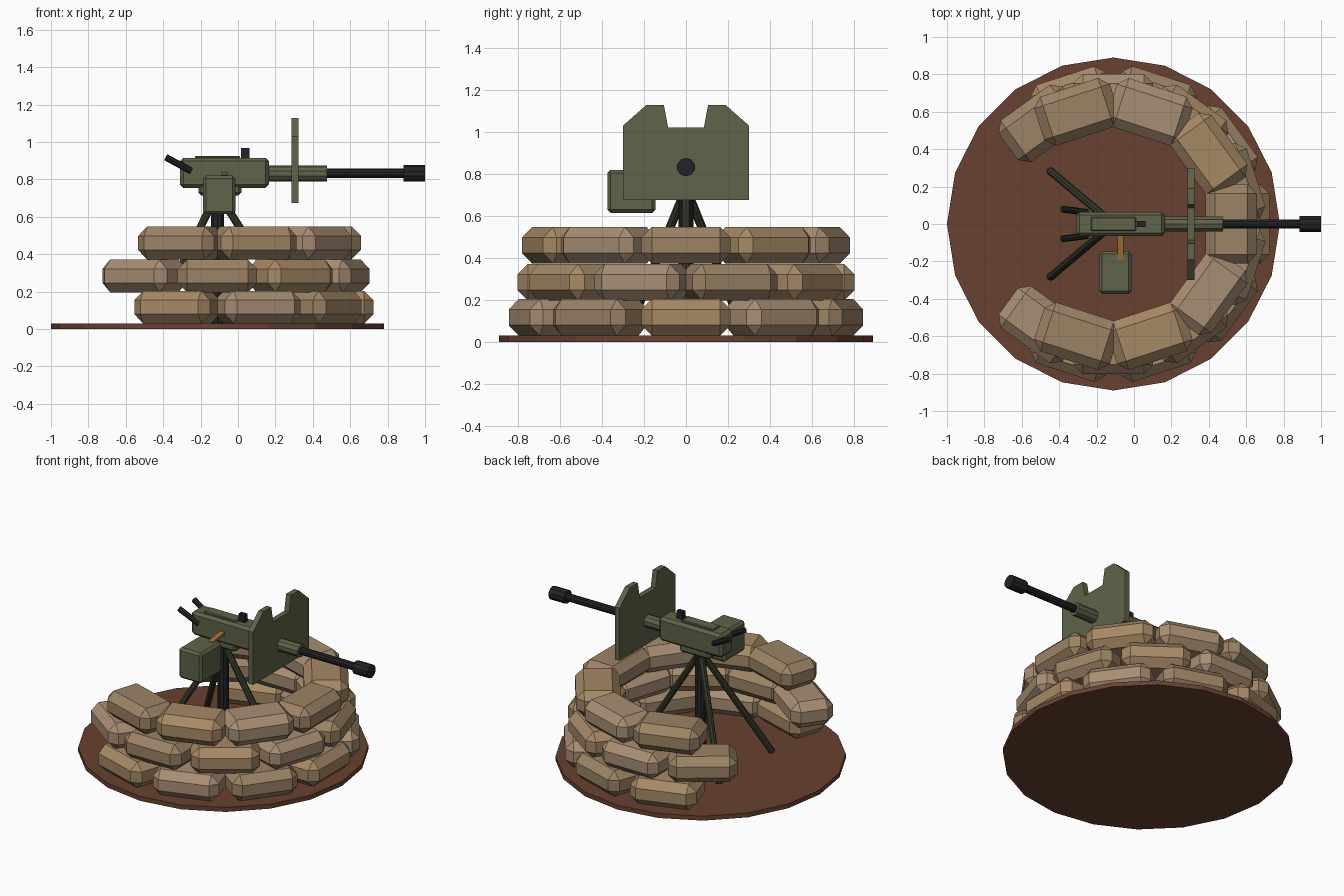
import bpy, bmesh, math
from mathutils import Vector, Matrix

if "Cube" in bpy.data.objects:
    bpy.data.objects.remove(bpy.data.objects["Cube"])

CX = -0.11  # centre of the emplacement


def material(name, r, g, b):
    m = bpy.data.materials.new(name)
    m.diffuse_color = (r, g, b, 1)
    m.use_nodes = True
    m.node_tree.nodes["Principled BSDF"].inputs["Base Color"].default_value = m.diffuse_color
    return m


EARTH = material("earth", 0.14, 0.053, 0.03)
BAGS = [material("sack_plain", 0.38, 0.25, 0.13),
        material("sack_pale", 0.39, 0.27, 0.17),
        material("sack_dark", 0.33, 0.23, 0.13)]
OLIVE = material("olive_paint", 0.115, 0.125, 0.065)
DARK_OLIVE = material("dark_olive", 0.035, 0.04, 0.022)
STEEL = material("gun_steel", 0.017, 0.017, 0.021)
BRASS = material("brass", 0.35, 0.16, 0.04)


def finish(name, bm, mat):
    bmesh.ops.recalc_face_normals(bm, faces=bm.faces)
    me = bpy.data.meshes.new(name)
    bm.to_mesh(me)
    bm.free()
    me.materials.append(mat)
    ob = bpy.data.objects.new(name, me)
    bpy.context.collection.objects.link(ob)
    return ob


def box(name, centre, size, mat, bevel=0.0, rot=None):
    bm = bmesh.new()
    bmesh.ops.create_cube(bm, size=1, matrix=Matrix.Diagonal((*size, 1)))
    if bevel:
        bmesh.ops.bevel(bm, geom=bm.edges[:], offset=bevel, segments=1,
                        affect='EDGES', profile=0.5)
    m = Matrix.Translation(centre)
    if rot:
        m = m @ rot
    bm.transform(m)
    return finish(name, bm, mat)


def rod(name, a, b, radius, mat, sides=10, radius2=None):
    a, b = Vector(a), Vector(b)
    bm = bmesh.new()
    m = Matrix.Translation((a + b) / 2) @ (b - a).to_track_quat('Z', 'Y').to_matrix().to_4x4()
    bmesh.ops.create_cone(bm, cap_ends=True, segments=sides, radius1=radius,
                          radius2=radius if radius2 is None else radius2,
                          depth=(b - a).length, matrix=m)
    return finish(name, bm, mat)


# earth disc, 20 sides with a corner on the x axis
bm = bmesh.new()
ring = [bm.verts.new((CX + 0.89 * math.cos(i * math.tau / 20),
                      0.89 * math.sin(i * math.tau / 20), 0)) for i in range(20)]
top = bmesh.ops.extrude_face_region(bm, geom=[bm.faces.new(ring)])
bmesh.ops.translate(bm, vec=(0, 0, 0.03),
                    verts=[v for v in top["geom"] if isinstance(v, bmesh.types.BMVert)])
finish("earth_base", bm, EARTH)

# three staggered courses of sandbags, open at the rear
for layer, (radius, z, count) in enumerate([(0.697, 0.117, 7), (0.665, 0.284, 8), (0.63, 0.46, 7)]):
    for i in range(count):
        ang = math.radians(36) * (i - (count - 1) / 2)
        box(f"sandbag_{layer + 1}_{i + 1}",
            (CX + radius * math.cos(ang), radius * math.sin(ang), z),
            (0.275, 0.425, 0.175), BAGS[(i + layer) % 3], 0.05,
            Matrix.Rotation(ang, 4, 'Z'))

# pedestal and tripod
rod("pedestal", (CX, 0, 0.03), (CX, 0, 0.74), 0.036, STEEL)
for i, deg in enumerate((0, 140, -140)):
    d = Vector((math.cos(math.radians(deg)), math.sin(math.radians(deg)), 0))
    rod(f"tripod_leg_{i + 1}", Vector((CX, 0, 0.70)) + d * 0.02,
        Vector((CX, 0, 0.035)) + d * 0.44, 0.021, DARK_OLIVE, 8)
box("cradle", (-0.097, 0, 0.75), (0.23, 0.11, 0.07), OLIVE, 0.015)

# gun body
box("receiver", (-0.073, 0, 0.835), (0.475, 0.13, 0.16), OLIVE, 0.018)
box("top_cover", (-0.11, 0, 0.917), (0.24, 0.075, 0.018), OLIVE, 0.005)
box("rear_sight", (0.038, 0, 0.94), (0.045, 0.03, 0.055), STEEL)
rod("barrel_jacket", (0.15, 0, 0.832), (0.475, 0, 0.832), 0.043, OLIVE)
rod("barrel", (0.45, 0, 0.832), (0.90, 0, 0.832), 0.025, STEEL)
rod("muzzle_brake", (0.885, 0, 0.832), (1.0, 0, 0.832), 0.044, STEEL)
for side, s in (("left", 1), ("right", -1)):
    rod(f"grip_{side}", (-0.25, s * 0.062, 0.845), (-0.385, s * 0.08, 0.918), 0.018, STEEL, 8)

# notched shield plate
half = [(0.3, 0.675), (0.3, 1.03), (0.19, 1.127), (0.105, 1.127), (0.085, 1.02)]
outline = half + [(-y, z) for y, z in reversed(half)]
bm = bmesh.new()
plate = bm.faces.new([bm.verts.new((0.287, y, z)) for y, z in outline])
ext = bmesh.ops.extrude_face_region(bm, geom=[plate])
bmesh.ops.translate(bm, vec=(0.036, 0, 0),
                    verts=[v for v in ext["geom"] if isinstance(v, bmesh.types.BMVert)])
finish("gun_shield", bm, OLIVE)

# ammunition box and feed belt
box("ammo_box", (-0.1, -0.26, 0.717), (0.172, 0.228, 0.205), OLIVE, 0.015)
box("ammo_belt", (-0.072, -0.122, 0.823), (0.034, 0.14, 0.018), BRASS, 0,
    Matrix.Rotation(math.radians(8), 4, 'X'))
